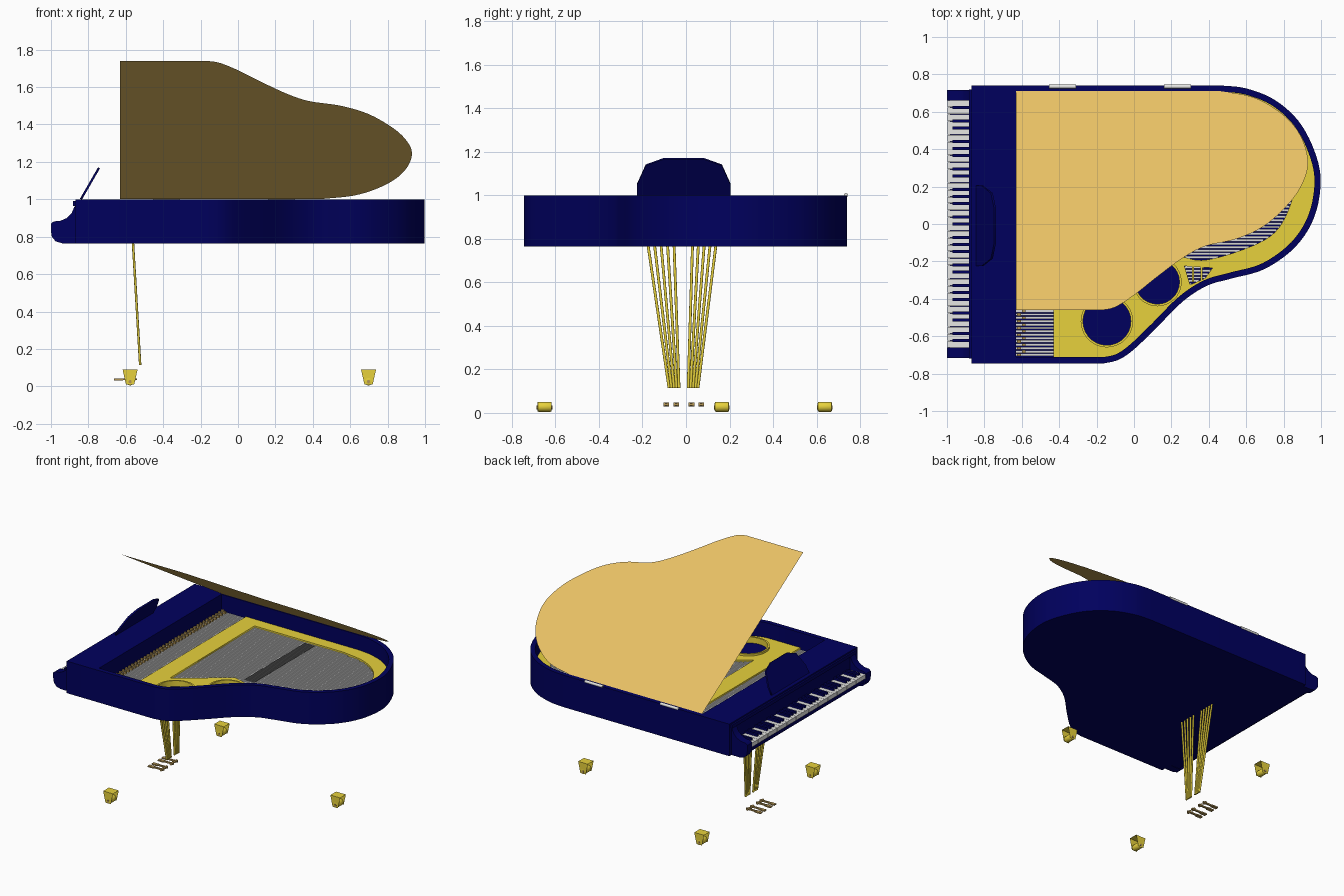
import bpy, bmesh, math
from mathutils import Matrix, Vector

cube = bpy.data.objects.get("Cube")
if cube:
    bpy.data.objects.remove(cube, do_unlink=True)


def material(name, r, g, b):
    m = bpy.data.materials.new(name)
    m.use_nodes = True
    m.diffuse_color = (r, g, b, 1)
    m.node_tree.nodes["Principled BSDF"].inputs["Base Color"].default_value = (r, g, b, 1)
    return m


BLUE = material("navy lacquer", 0, 0, .11)
GOLD = material("gold", .8, .64, .045)
TAN = material("tan wood", .82, .54, .13)
IVORY = material("ivory keys", .8, .8, .78)
STEEL = material("string steel", .68, .68, .68)
DARK = material("dark felt", .15, .15, .15)
BRONZE = material("bronze", .45, .3, .09)


def add(name, mesh, mat, smooth=False):
    ob = bpy.data.objects.new(name, mesh)
    bpy.context.collection.objects.link(ob)
    mesh.materials.clear()
    mesh.materials.append(mat)
    if smooth:
        bpy.ops.object.select_all(action='DESELECT')
        ob.select_set(True)
        bpy.context.view_layer.objects.active = ob
        bpy.ops.object.shade_smooth_by_angle(angle=math.radians(30))
    return ob


def from_bmesh(name, bm, mat, smooth=False):
    mesh = bpy.data.meshes.new(name)
    bm.to_mesh(mesh)
    bm.free()
    return add(name, mesh, mat, smooth)


def slab(name, loops, z0, z1, mat, matrix=Matrix(), smooth=False):
    """Flat plate from 2D loops; loops after the first are holes."""
    cu = bpy.data.curves.new(name, 'CURVE')
    cu.dimensions, cu.fill_mode, cu.extrude = '2D', 'BOTH', (z1 - z0) / 2
    for loop in loops:
        sp = cu.splines.new('POLY')
        sp.points.add(len(loop) - 1)
        for p, co in zip(sp.points, loop):
            p.co = (co[0], co[1], 0, 1)
        sp.use_cyclic_u = True
    tmp = bpy.data.objects.new(name + "_outline", cu)
    bpy.context.collection.objects.link(tmp)
    dg = bpy.context.evaluated_depsgraph_get()
    mesh = bpy.data.meshes.new_from_object(tmp.evaluated_get(dg))
    bpy.data.objects.remove(tmp, do_unlink=True)
    mesh.transform(matrix @ Matrix.Translation((0, 0, (z0 + z1) / 2)))
    bm = bmesh.new()
    bm.from_mesh(mesh)
    bmesh.ops.remove_doubles(bm, verts=bm.verts, dist=1e-5)
    bmesh.ops.recalc_face_normals(bm, faces=bm.faces)
    return from_bmesh(name, bm, mat, smooth)


def boxes(name, items, mat):
    bm = bmesh.new()
    for x0, x1, y0, y1, z0, z1 in items:
        m = Matrix.Translation(((x0 + x1) / 2, (y0 + y1) / 2, (z0 + z1) / 2))
        bmesh.ops.create_cube(bm, size=1, matrix=m @ Matrix.Diagonal((x1 - x0, y1 - y0, z1 - z0, 1)))
    return from_bmesh(name, bm, mat)


def rods(name, items, mat, sides=16, bevel=0):
    bm = bmesh.new()
    for a, b, r in items:
        a, b = Vector(a), Vector(b)
        m = Matrix.Translation((a + b) / 2) @ (b - a).to_track_quat('Z', 'Y').to_matrix().to_4x4()
        bmesh.ops.create_cone(bm, cap_ends=True, segments=sides, radius1=r, radius2=r,
                              depth=(b - a).length, matrix=m)
    if bevel:
        rims = [e for e in bm.edges if any(len(f.verts) > 4 for f in e.link_faces)]
        bmesh.ops.bevel(bm, geom=rims, offset=bevel, segments=2, affect='EDGES', profile=.5)
    return from_bmesh(name, bm, mat, True)


def spline(pts, n=5):
    p = [Vector(q) for q in [pts[0]] + pts + [pts[-1]]]
    out = []
    for a, b, c, d in zip(p, p[1:], p[2:], p[3:]):
        for i in range(n):
            t = i / n
            out.append(b + (c - a) * t / 2 + (2 * a - 5 * b + 4 * c - d) * t * t / 2
                       + (3 * b - a - 3 * c + d) * t ** 3 / 2)
    return out + [p[-1]]


def inset(c, d):
    out = []
    for i, p in enumerate(c):
        t = (c[min(i + 1, len(c) - 1)] - c[max(i - 1, 0)]).normalized()
        if i in (0, len(c) - 1):
            t = Vector((1 if i == 0 else -1, 0))
        out.append(p + Vector((t.y, -t.x)) * d)
    return out


def case_loop(x, d):
    return [(x, .74 - d)] + inset(side, d) + [(x, d - .745)]


def spans(loop, y):
    xs = []
    for a, b in zip(loop, loop[1:] + loop[:1]):
        if (a[1] > y) != (b[1] > y):
            xs.append(a[0] + (y - a[1]) / (b[1] - a[1]) * (b[0] - a[0]))
    xs.sort()
    return list(zip(xs[::2], xs[1::2]))


def circle(x, y, r, n=28):
    return [(x + r * math.cos(math.tau * i / n), y + r * math.sin(math.tau * i / n)) for i in range(n)]


# Case: floor slab and rim
side = spline([(.47, .74), (.6, .725), (.75, .665), (.88, .55), (.965, .39), (.998, .23), (.965, .04),
               (.865, -.12), (.7, -.24), (.52, -.292), (.39, -.33), (.26, -.415), (.12, -.555),
               (0, -.67), (-.08, -.725), (-.16, -.745)])
slab("case_floor", [case_loop(-.87, 0)], .765, .86, BLUE, smooth=True)
slab("case_rim", [case_loop(-.87, 0), case_loop(-.63, .033)], .86, 1, BLUE, smooth=True)
boxes("fallboard_lip", [(-.882, -.868, -.72, .72, .965, .99)], BLUE)

# Iron plate with openings and raised rings round the sound holes
opening = [(-.3, .62)] + spline([(.42, .62), (.62, .58), (.78, .46), (.86, .25), (.81, .04), (.69, -.09),
                                 (.4, -.19), (.24, -.17), (.06, -.12)]) + [(-.29, -.38)]
fan = [(.27, -.225), (.42, -.235), (.38, -.29), (.3, -.325)]
holes = [(-.145, -.52, .128), (.125, -.31, .118)]
slab("iron_plate", [case_loop(-.43, .033), opening, fan] + [circle(*h) for h in holes], .862, .89, GOLD)
for name, (x, y, r) in zip(("large_hole_ring", "small_hole_ring"), holes):
    slab(name, [circle(x, y, r + .012), circle(x, y, r)], .885, .905, GOLD)

# Strings, dampers and tuning pins
strings, dampers, pins = [], [], []
for i in range(79):
    y = -.7 + i * .018
    runs = [(-.63, -.43)] + spans(opening, y) + spans(fan, y)
    strings += [(a, b, y - .0065, y + .0065, .868, .878) for a, b in runs]
    if -.1 < y < .61:
        dampers.append((.12, .2, y - .006, y + .006, .878, .884))
    x = -.615 + .025 * (i % 2)
    pins.append((x - .01, x + .01, y - .007, y + .007, .87, .892))
boxes("strings", strings, STEEL)
boxes("dampers", dampers, DARK)
boxes("tuning_pins", pins, BRONZE)
boxes("plate_struts", [(x, x + .012, -.31, -.22, .87, .892) for x in (.31, .355)], GOLD)

# Keyboard
boxes("key_bed", [(-.945, -.86, -.67, .67, .767, .835), (-.985, -.94, -.67, .67, .8, .835)], BLUE)
count = 36
pitch = 1.32 / count
whites, blacks = [], []
for i in range(count):
    y = .66 - i * pitch
    whites.append((-.998, -.868, y - pitch + .001, y - .001, .835, .865))
    if i < count - 1 and i % 7 in (0, 2, 3, 5, 6):
        blacks.append((-.97, -.868, y - pitch - .008, y - pitch + .008, .85, .88))
boxes("white_keys", whites, IVORY)
boxes("black_keys", blacks, BLUE)

# Key cheeks, profile in the x-z plane
cheek = [(-.86, .765), (-.94, .765), (-.975, .775), (-.995, .8), (-1, .83), (-1, .87), (-.985, .882),
         (-.95, .885), (-.915, .9), (-.89, .925), (-.875, .96), (-.86, .97)]
upright = Matrix.Rotation(math.pi / 2, 4, 'X')
for name, y in (("left_cheek", .688), ("right_cheek", -.688)):
    slab(name, [cheek], -y - .028, -y + .028, BLUE, upright, True)

# Music stand, leaning back
v = Vector((.095, 0, .165)).normalized()
u = Vector((0, 1, 0))
lean = Matrix((u, v, u.cross(v))).transposed().to_4x4()
lean = Matrix.Translation((-.84, -.01, 1)) @ lean
half = [(.215, 0), (.215, .058), (.175, .16), (.093, .194)]
slab("music_stand", [half + [(-a, b) for a, b in reversed(half)]], -.006, .006, BLUE, lean)

# Lid, one thin sheet raised on its hinges
edge = spline([(-.17, 1.74), (-.1, 1.73), (0, 1.69), (.12, 1.63), (.26, 1.565), (.38, 1.525), (.55, 1.5),
               (.7, 1.455), (.83, 1.38), (.9, 1.315), (.93, 1.25), (.91, 1.18), (.85, 1.115), (.75, 1.06),
               (.62, 1.02), (.45, 1.002)])
outline = [(-.63, 1.002), (-.63, 1.74)] + [tuple(p) for p in edge]
lid = bpy.data.meshes.new("lid")
lid.from_pydata([(x, .715 - (z - 1) * 1.588, z) for x, z in outline], [], [list(range(len(outline)))[::-1]])
if lid.polygons[0].normal.z < 0:
    lid.flip_normals()
add("lid", lid, TAN)
rods("hinges", [((x, .735, 1), (x + .145, .735, 1), .01) for x in (-.455, .16)], IVORY)

# Pedal lyre rods and pedals
lyre, pedals, hubs = [], [], []
for i in range(5):
    t = i / 4
    for top, low in ((-.175 + .12 * t, -.078 + .046 * t), (.03 + .108 * t, .01 + .045 * t)):
        lyre.append(((-.562, top, .775), (-.523, low, .115), .0065))
for y in (-.09, -.045, .025, .07):
    pedals += [(-.62, -.54, y - .006, y + .006, .033, .043), (-.662, -.615, y - .012, y + .012, .032, .041)]
    hubs.append(((-.555, y - .013, .038), (-.555, y + .013, .038), .009))
rods("lyre_rods", lyre, GOLD)
boxes("pedals", pedals, BRONZE)
rods("pedal_pivots", hubs, BRONZE)

# Casters: roller between two sheet cheeks under a top sheet
for name, x, y in (("front_caster", -.577, -.65), ("back_caster", -.577, .638), ("tail_caster", .698, .165)):
    rods(name + "_wheel", [((x, y - .033, .028), (x, y + .033, .028), .023)], GOLD, 16, .006)
    rods(name + "_axle", [((x, y - .036, .025), (x, y + .036, .025), .009)], BRONZE, 10)
    bm = bmesh.new()
    tops = []
    for s in (-1, 1):
        q = [bm.verts.new((x + dx, y + s * .033, z)) for dx, z in
             ((-.04, .09), (.04, .09), (.022, .01), (-.022, .01))]
        bm.faces.new(q if s > 0 else q[::-1])
        tops.append(q)
    bm.faces.new((tops[0][0], tops[0][1], tops[1][1], tops[1][0]))
    from_bmesh(name + "_bracket", bm, GOLD)
